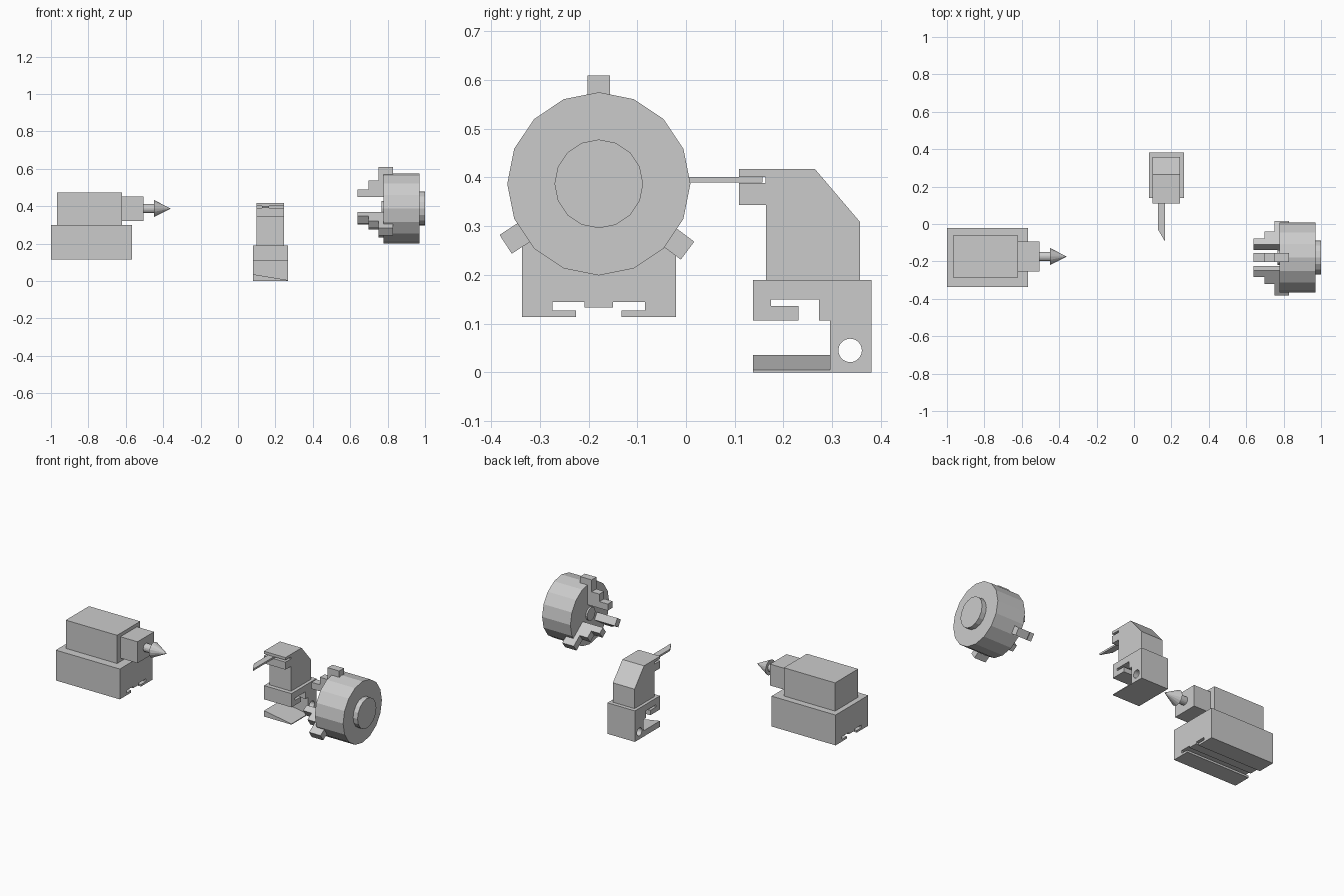
import bpy, bmesh
from math import sin, cos, pi, radians

if "Cube" in bpy.data.objects:
    bpy.data.objects.remove(bpy.data.objects["Cube"])


def prism(name, pts, axis, a, b, end_scale=None):
    """Extrude a 2D profile along an axis. x: (y,z)  y: (x,z)  z: (x,y)"""
    def place(p, t):
        u, v = p
        return {'x': (t, u, v), 'y': (u, t, v), 'z': (u, v, t)}[axis]
    bm = bmesh.new()
    r0 = [bm.verts.new(place(p, a)) for p in pts]
    r1 = [bm.verts.new(place(p, b)) for p in pts]
    n = len(pts)
    bm.faces.new(r0)
    bm.faces.new(r1)
    for i in range(n):
        j = (i + 1) % n
        bm.faces.new((r0[i], r0[j], r1[j], r1[i]))
    bmesh.ops.recalc_face_normals(bm, faces=bm.faces[:])
    me = bpy.data.meshes.new(name)
    bm.to_mesh(me)
    bm.free()
    ob = bpy.data.objects.new(name, me)
    bpy.context.collection.objects.link(ob)
    return ob


def circle(cy, cz, r, n=16):
    return [(cy + r * cos(2 * pi * i / n), cz + r * sin(2 * pi * i / n)) for i in range(n)]


def rect(u0, u1, v0, v1):
    return [(u0, v0), (u1, v0), (u1, v1), (u0, v1)]


# Chuck: body, rear hub and small front boss
CY, CZ = -0.179, 0.387
prism("chuck_body", circle(CY, CZ, 0.188), 'x', 0.778, 0.97)
prism("chuck_hub", circle(CY, CZ, 0.091), 'x', 0.965, 1.0)
prism("chuck_boss", circle(CY, CZ, 0.04), 'x', 0.768, 0.785)

# Three stepped jaws
steps = [(0.64, 0.063), (0.64, 0.103), (0.697, 0.103), (0.697, 0.149),
         (0.75, 0.149), (0.75, 0.222), (0.828, 0.222), (0.828, 0.063)]
for i, (ang, push) in enumerate([(90, 0), (213, 0.006), (-37, 0.006)]):
    jaw = prism(f"chuck_jaw_{i + 1}", [(x, r + push) for x, r in steps], 'y', -0.023, 0.023)
    jaw.location = (0, CY, CZ)
    jaw.rotation_euler = (radians(ang - 90), 0, 0)

# Tailstock base with mirrored T-slots underneath
half = [(0.029, 0.133), (0.029, 0.144), (0.095, 0.144), (0.095, 0.127),
        (0.047, 0.127), (0.047, 0.114), (0.158, 0.114), (0.158, 0.30)]
base = [(CY + y, z) for y, z in half] + [(CY - y, z) for y, z in reversed(half)]
prism("tailstock_base", base, 'x', -1.0, -0.566)

# Tailstock head, nose, and live centre
TY, TZ = -0.174, 0.387
prism("tailstock_head", rect(-0.286, -0.062, 0.30, 0.473), 'x', -0.968, -0.62)
prism("tailstock_nose", rect(-0.254, -0.094, 0.321, 0.452), 'x', -0.62, -0.504)
prism("centre_shaft", circle(TY, TZ, 0.025), 'x', -0.51, -0.44)
bm = bmesh.new()
bmesh.ops.create_cone(bm, cap_ends=True, segments=16, radius1=0.046, radius2=0, depth=0.09)
me = bpy.data.meshes.new("centre_point")
bm.to_mesh(me)
bm.free()
tip = bpy.data.objects.new("centre_point", me)
bpy.context.collection.objects.link(tip)
tip.location = (-0.405, TY, TZ)
tip.rotation_euler = (0, pi / 2, 0)

# Carriage saddle: slotted block with a rear leg and a through hole
saddle = prism("carriage_saddle",
               [(0.138, 0.19), (0.381, 0.19), (0.381, 0), (0.296, 0), (0.296, 0.106),
                (0.273, 0.106), (0.273, 0.15), (0.174, 0.15), (0.174, 0.136),
                (0.231, 0.136), (0.231, 0.106), (0.138, 0.106)], 'x', 0.08, 0.266)
cutter = prism("hole_cutter", circle(0.337, 0.045, 0.024, 32), 'x', 0.0, 0.35)
cutter.hide_render = True
cutter.hide_viewport = True
cut = saddle.modifiers.new("hole", 'BOOLEAN')
cut.operation = 'DIFFERENCE'
cut.solver = 'EXACT'
cut.object = cutter

# Wedge-shaped chip tray
prism("chip_tray", [(0.08, 0), (0.266, 0), (0.266, 0.005), (0.08, 0.036)], 'y', 0.138, 0.296)

# Tool post with sloped back and slot for the cutting tool
prism("tool_post",
      [(0.109, 0.417), (0.265, 0.417), (0.357, 0.309), (0.357, 0.19), (0.164, 0.19),
       (0.164, 0.343), (0.109, 0.343), (0.109, 0.389), (0.163, 0.389),
       (0.163, 0.401), (0.109, 0.401)], 'x', 0.099, 0.246)
prism("cutting_tool", [(0.127, 0.157), (0.127, -0.027), (0.166, -0.094), (0.166, 0.157)],
      'z', 0.3895, 0.4005)
